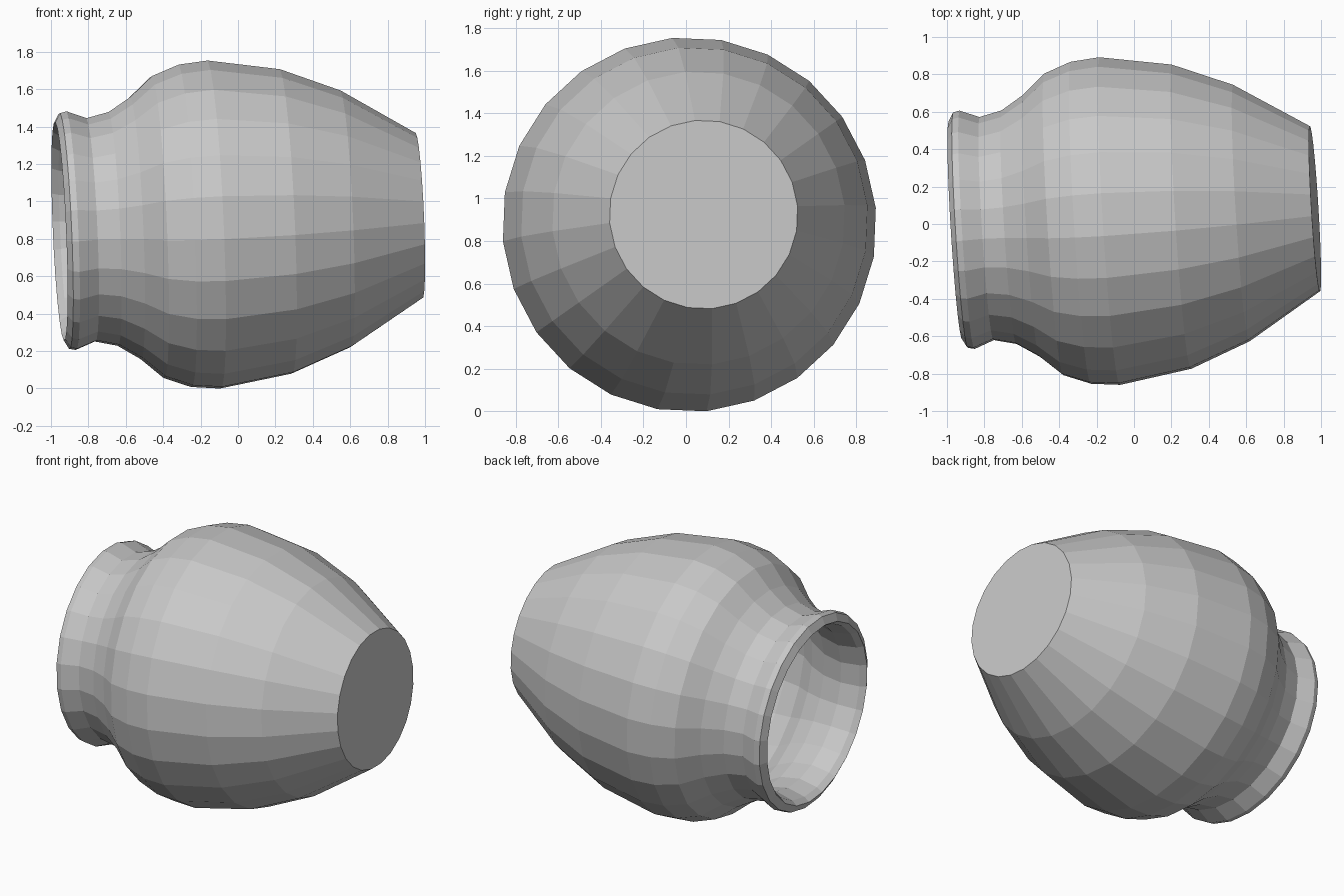
import bpy, bmesh, math
from mathutils import Vector

if "Cube" in bpy.data.objects:
    bpy.data.objects.remove(bpy.data.objects["Cube"])

SIDES = 24
PHASE = math.radians(5.1)

# (distance along axis, radius): outside from base to lip, then inside to floor
OUTER = [(0.97, 0.444), (0.575, 0.69), (0.255, 0.818), (-0.13, 0.881),
         (-0.285, 0.866), (-0.43, 0.811), (-0.55, 0.704), (-0.67, 0.628),
         (-0.79, 0.60), (-0.895, 0.641), (-0.93, 0.633), (-0.957, 0.585)]
INNER = [(-0.92, 0.56), (-0.80, 0.535), (-0.66, 0.565), (-0.53, 0.64),
         (-0.41, 0.745), (-0.275, 0.80), (-0.13, 0.815), (0.245, 0.755),
         (0.55, 0.63), (0.90, 0.41)]

clay = bpy.data.materials.new("grey clay")
clay.diffuse_color = (0.58, 0.58, 0.58, 1)
clay.use_nodes = True
clay.node_tree.nodes["Principled BSDF"].inputs["Base Color"].default_value = clay.diffuse_color

# Slightly tilted axis of the lying pot
axis = Vector((1, 0.061, 0.043)).normalized()
origin = Vector((0, 0.0237, 0.889))
up = (Vector((0, 0, 1)) - axis * axis.z).normalized()
side = up.cross(axis)

bm = bmesh.new()
rings = []
for s, r in OUTER + INNER:
    ring = []
    for i in range(SIDES):
        a = PHASE + 2 * math.pi * i / SIDES
        ring.append(bm.verts.new(origin + axis * s
                                 + side * (r * math.cos(a)) + up * (r * math.sin(a))))
    rings.append(ring)

# Walls, base and inside floor
for a, b in zip(rings, rings[1:]):
    for i in range(SIDES):
        j = (i + 1) % SIDES
        bm.faces.new((a[i], a[j], b[j], b[i]))
bm.faces.new(rings[0])
bm.faces.new(rings[-1])
bmesh.ops.recalc_face_normals(bm, faces=bm.faces)

# Rest the pot on the ground
low = min(v.co.z for v in bm.verts)
bmesh.ops.translate(bm, verts=bm.verts, vec=(0, 0, -low))

mesh = bpy.data.meshes.new("pot")
bm.to_mesh(mesh)
bm.free()
mesh.materials.append(clay)
pot = bpy.data.objects.new("pot", mesh)
bpy.context.collection.objects.link(pot)
